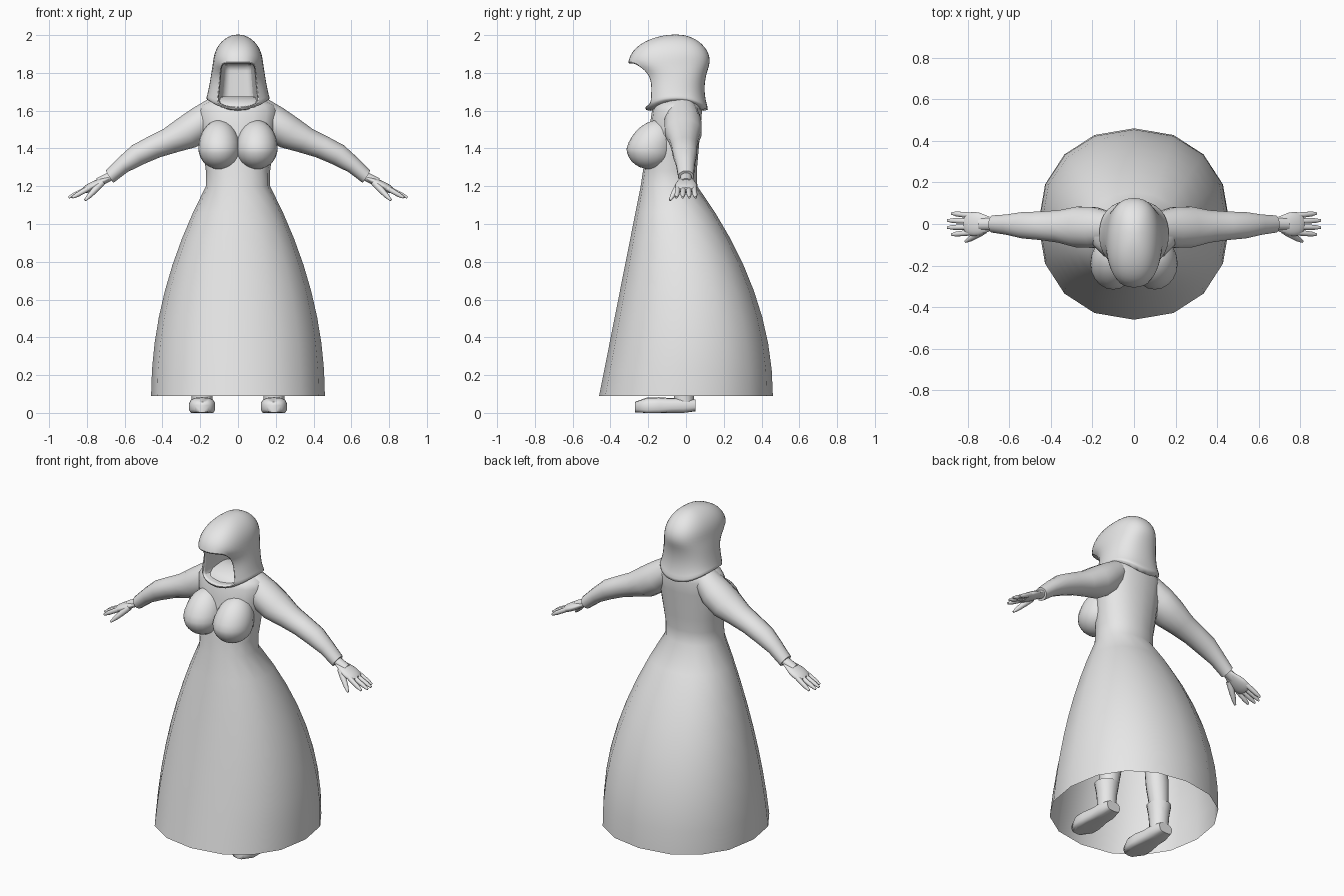
import bpy, bmesh
from math import sin, cos, pi, radians
from mathutils import Vector

cube = bpy.data.objects.get("Cube")
if cube:
    bpy.data.objects.remove(cube, do_unlink=True)

COLOR = (0.8, 0.8, 0.8, 1)
grey = bpy.data.materials.new("plain grey")
grey.use_nodes = True
grey.diffuse_color = COLOR
grey.node_tree.nodes["Principled BSDF"].inputs["Base Color"].default_value = COLOR


def finish(bm, name, mirror=False, subdivide=False):
    """Turn a bmesh into a smooth-shaded object, optionally mirrored left to right."""
    bmesh.ops.recalc_face_normals(bm, faces=bm.faces)
    mesh = bpy.data.meshes.new(name)
    bm.to_mesh(mesh)
    bm.free()
    mesh.materials.append(grey)
    part = bpy.data.objects.new(name, mesh)
    bpy.context.collection.objects.link(part)
    if mirror:
        part.modifiers.new("Mirror", 'MIRROR')
    if subdivide:
        part.modifiers.new("Subdivision", 'SUBSURF')
    bpy.ops.object.select_all(action='DESELECT')
    part.select_set(True)
    bpy.context.view_layer.objects.active = part
    bpy.ops.object.shade_smooth_by_angle(angle=radians(70))


def ellipse(bm, centre, across, along, sides, squareness):
    """One ring of vertices; squareness below one makes the ellipse boxier."""
    def power(value):
        return abs(value) ** squareness * (1 if value >= 0 else -1)
    angles = [2 * pi * i / sides for i in range(sides)]
    return [bm.verts.new(centre + across * power(sin(a)) + along * power(cos(a)))
            for a in angles]


def skin(bm, rings, cap_start=True):
    """Bridge successive rings with quads and close the ends."""
    for lower, upper in zip(rings, rings[1:]):
        for i in range(len(lower)):
            bm.faces.new((lower[i - 1], lower[i], upper[i], upper[i - 1]))
    if cap_start:
        bm.faces.new(rings[0])
    bm.faces.new(rings[-1])


def level(bm, z, width, front, back, sides, squareness):
    """Horizontal ring given by its half width, front and back."""
    centre = Vector((0, (front + back) / 2, z))
    return ellipse(bm, centre, Vector((width, 0, 0)),
                   Vector((0, (back - front) / 2, 0)), sides, squareness)


def limb(name, start, end, radii, flat=1, side=(0, 1, 0), sway=0,
         squareness=1, subdivide=False):
    """Mirrored tube of evenly spaced rings from start to end."""
    start, end = Vector(start), Vector(end)
    axis = (end - start).normalized()
    across = Vector(side)
    across = (across - axis * across.dot(axis)).normalized()
    along = axis.cross(across)
    bm = bmesh.new()
    rings = []
    for i, radius in enumerate(radii):
        t = i / (len(radii) - 1)
        centre = start.lerp(end, t) + along * sway * sin(2 * pi * t)
        rings.append(ellipse(bm, centre, across * radius, along * radius * flat,
                             14, squareness))
    skin(bm, rings)
    for v in bm.verts:
        v.co.z = max(v.co.z, 0)
    finish(bm, name, mirror=True, subdivide=subdivide)


# Dress: a bell-shaped skirt with open hem, a bodice and domed shoulders
bm = bmesh.new()
rings = []
for i in range(9):
    t = i / 8
    bell = 1 - t ** 2
    rings.append(level(bm, 0.09 + 1.11 * t, 0.17 + 0.29 * bell,
                       -0.24 - 0.22 * (1 - t), 0.06 + 0.4 * bell, 16, 0.92))
for i in range(1, 6):
    t = i / 5
    rings.append(level(bm, 1.2 + 0.4 * t, 0.16 + 0.05 * t,
                       -0.24 + 0.06 * t, 0.05 + 0.035 * t, 16, 0.92))
for i in range(1, 4):
    a = i * pi / 8
    rings.append(level(bm, 1.6 + 0.08 * sin(a), 0.21 * cos(a),
                       -0.18 * cos(a), 0.085 * cos(a), 16, 0.92))
skin(bm, rings, cap_start=False)
finish(bm, "dress")

# Bust: rounded below, sloping back into the chest above
bm = bmesh.new()
bmesh.ops.create_uvsphere(bm, u_segments=20, v_segments=14, radius=1)
for v in bm.verts:
    x, y, z = v.co
    rise = max(z, 0)
    v.co = (0.1 + 0.11 * x, -0.19 + 0.125 * y + 0.04 * rise, 1.4 + 0.11 * z + 0.04 * rise)
finish(bm, "bust", mirror=True)

# Hood: flared hem, peaked brim and domed crown
bm = bmesh.new()
rings = []
for i in range(8):
    t = i / 7
    rings.append(level(bm, 1.58 + 0.27 * t, 0.135 + 0.04 * (1 - t),
                       -0.2 - 0.02 * (1 - t) - 0.11 * t ** 6,
                       0.1 + 0.03 * (2 * t - 1) ** 2, 20, 0.85))
for i in range(1, 6):
    a = i * pi / 11
    rings.append(level(bm, 1.85 + 0.155 * sin(a), 0.135 * cos(a),
                       -0.05 - 0.26 * cos(a), -0.05 + 0.185 * cos(a), 20, 0.85))
skin(bm, rings)
# Face opening: the front panels, rimmed and pushed back into the hood
opening = []
for face in bm.faces:
    x, y, z = face.calc_center_median()
    if y < -0.1 and abs(x) < 0.1 and 1.62 < z < 1.85:
        opening.append(face)
# Hem sweeps up over the shoulders
for i, ring in enumerate(rings[:7]):
    for v in ring:
        v.co.z += 0.07 * (v.co.x / 0.17) ** 2 * (1 - i / 7) ** 2
bmesh.ops.inset_region(bm, faces=opening, thickness=0.014)
for depth in (-0.08, 0.04):
    pushed = bmesh.ops.extrude_face_region(bm, geom=opening)["geom"]
    bmesh.ops.delete(bm, geom=opening, context='FACES')
    opening = [g for g in pushed if isinstance(g, bmesh.types.BMFace)]
    for v in {v for face in opening for v in face.verts}:
        v.co.x *= 0.9
        v.co.y = depth
finish(bm, "hood", subdivide=True)

# Sleeved arms and wrists
limb("sleeve", (0.12, -0.02, 1.6), (0.68, 0, 1.25),
     [0.08, 0.1, 0.1, 0.08, 0.07, 0.065, 0.05, 0.042], flat=0.9, sway=-0.02)
limb("wrist", (0.64, 0, 1.27), (0.74, 0, 1.22), [0.03, 0.03, 0.03], flat=0.8)

# Hands
limb("palm", (0.67, 0, 1.25), (0.82, 0, 1.175),
     [0.03, 0.04, 0.06, 0.06, 0.05], flat=0.4, subdivide=True)
FINGER = [0.013, 0.014, 0.013, 0.012, 0.006]
for i, finger in enumerate(("index", "middle", "ring", "little")):
    spread = i - 1.5
    limb(finger + "_finger", (0.78, 0.027 * spread, 1.195),
         (0.9 - 0.01 * spread ** 2, 0.034 * spread, 1.14), FINGER)
limb("thumb", (0.72, -0.03, 1.22), (0.81, -0.085, 1.125),
     [0.018, 0.018, 0.016, 0.013, 0.006])

# Legs and boots
limb("leg", (0.19, 0, 0.1), (0.11, 0, 1), [0.045, 0.065, 0.065, 0.08, 0.09])
limb("boot_shaft", (0.19, -0.01, 0.03), (0.19, -0.01, 0.21), [0.055, 0.055, 0.06, 0.07])
limb("boot_foot", (0.19, 0.05, 0.04), (0.19, -0.27, 0.03),
     [0.045, 0.06, 0.06, 0.07, 0.07, 0.04], flat=0.7, side=(1, 0, 0), squareness=0.7)
